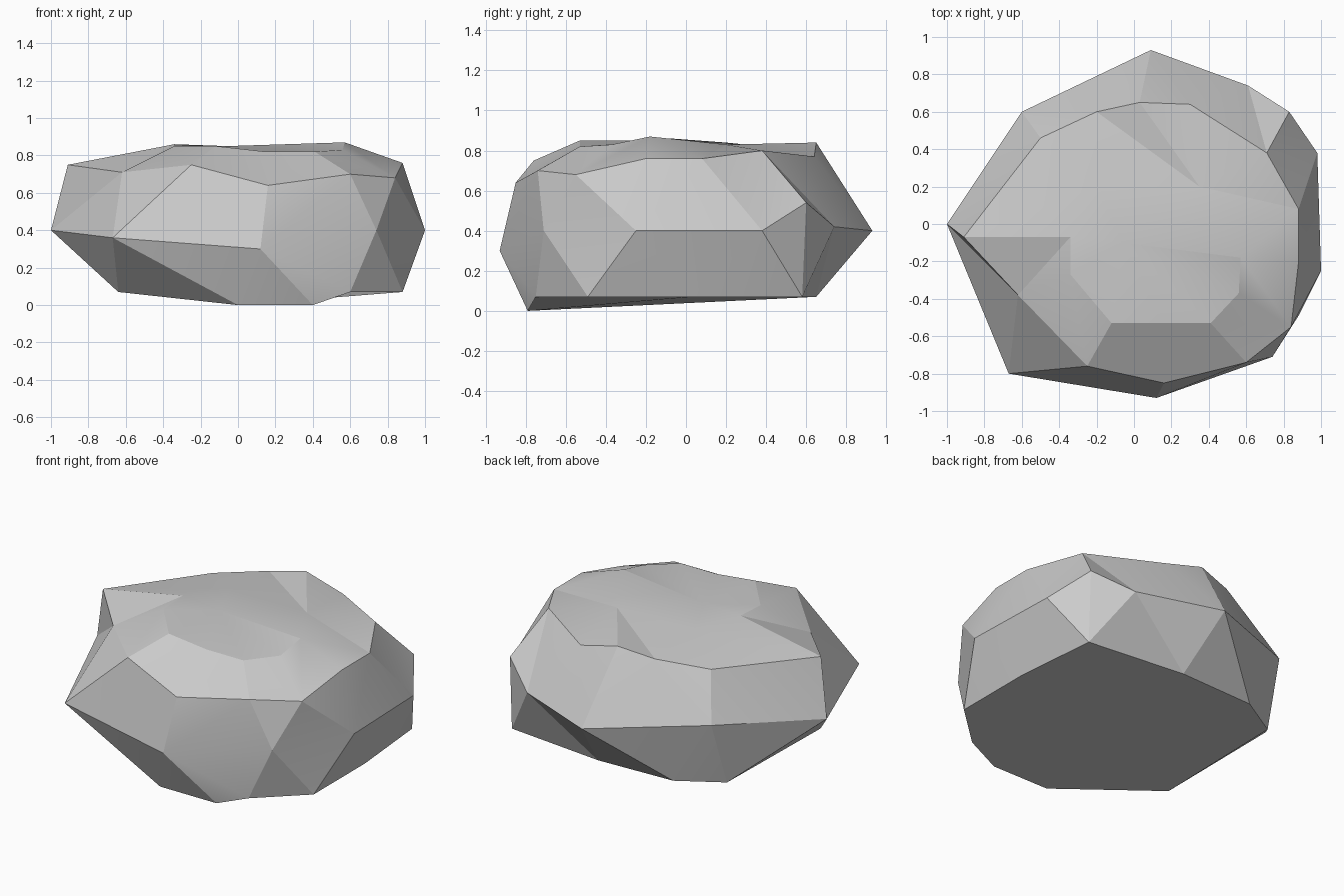
import bpy, bmesh, math

if "Cube" in bpy.data.objects:
    bpy.data.objects.remove(bpy.data.objects["Cube"])

# Cross-section rings of the boulder, from base to crown
base = [(.88, .03, .07), (.83, .58, .07), (.17, .65, .07), (-.35, .63, .07), (-.62, .47, .07),
        (-.64, -.45, .07), (0, -.79, 0), (.4, -.79, 0), (.6, -.75, .07), (.88, -.49, .07)]
waist = [(.98, .38, .4), (.83, .6, .54), (.61, .74, .42), (.09, .93, .4), (-.6, .6, .48),
         (-1, 0, .4), (-.67, -.8, .36), (.12, -.93, .3), (.74, -.71, .4), (1, -.25, .4)]
shoulder = [(.88, .08, .76), (.71, .38, .8), (.3, .64, .77), (.03, .65, .84), (-.2, .6, .8),
            (-.5, .46, .76), (-.91, -.07, .75), (-.62, -.38, .71), (-.25, -.76, .75),
            (.16, -.85, .64), (.6, -.74, .7), (.84, -.55, .68), (.88, -.2, .76)]
crown = [(.35, .2, .83), (-.2, .2, .84), (-.34, -.07, .86), (-.34, -.27, .85),
         (-.12, -.53, .85), (.15, -.53, .82), (.41, -.53, .82), (.56, -.37, .83), (.57, -.18, .87)]

bm = bmesh.new()


def angle(v):
    return math.atan2(v.co.y + .05, v.co.x) % math.tau


def make_ring(points):
    return sorted((bm.verts.new(p) for p in points), key=angle)


def zip_rings(low, high):
    # Join two rings of different counts with triangles, walking round by angle
    i = j = 0
    n, m = len(low), len(high)
    while i < n or j < m:
        a, b = low[i % n], high[j % m]
        next_a = angle(low[(i + 1) % n]) + math.tau * ((i + 1) // n)
        next_b = angle(high[(j + 1) % m]) + math.tau * ((j + 1) // m)
        if j >= m or (i < n and next_a <= next_b):
            bm.faces.new((a, low[(i + 1) % n], b))
            i += 1
        else:
            bm.faces.new((a, high[(j + 1) % m], b))
            j += 1


rings = [make_ring(r) for r in (base, waist, shoulder, crown)]
for low, high in zip(rings, rings[1:]):
    zip_rings(low, high)

# Closed underside and crown
bm.faces.new(rings[0][::-1])
peak = bm.verts.new((-.06, -.1, .85))
for k, v in enumerate(rings[-1]):
    bm.faces.new((v, rings[-1][(k + 1) % len(rings[-1])], peak))
bmesh.ops.recalc_face_normals(bm, faces=bm.faces)

mesh = bpy.data.meshes.new("boulder")
bm.to_mesh(mesh)
bm.free()
boulder = bpy.data.objects.new("boulder", mesh)
bpy.context.collection.objects.link(boulder)

# Faceted shading with near-flat neighbours blended
bpy.context.view_layer.objects.active = boulder
boulder.select_set(True)
bpy.ops.object.shade_smooth_by_angle(angle=math.radians(15))
